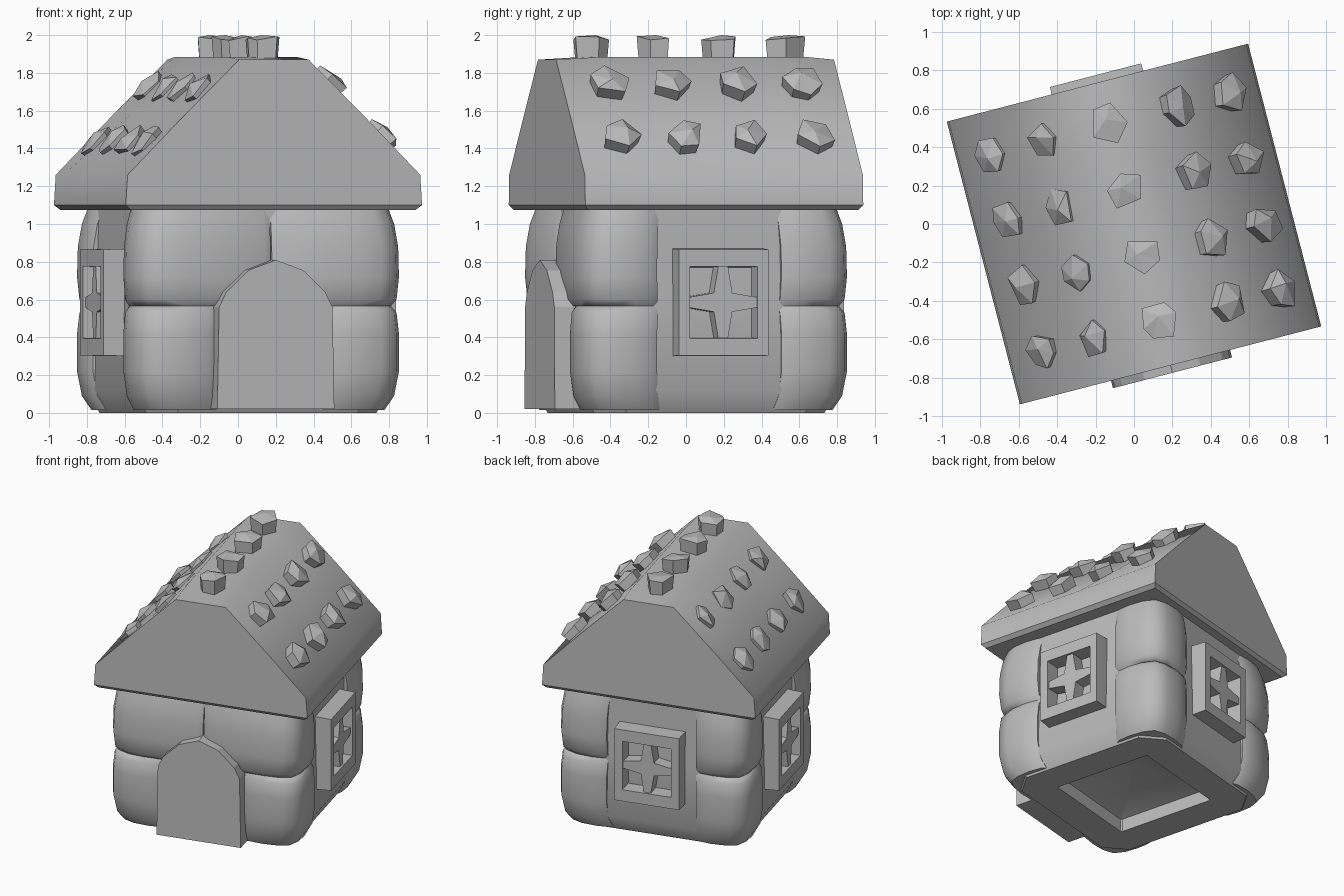
import bpy, bmesh, math, random
from mathutils import Vector

if "Cube" in bpy.data.objects:
    bpy.data.objects.remove(bpy.data.objects["Cube"])

random.seed(4)
TURN = math.radians(14.5)      # the whole house is turned on its base
grey = bpy.data.materials.new("stone grey")
grey.diffuse_color = (0.5, 0.5, 0.5, 1)
grey.use_nodes = True
grey.node_tree.nodes["Principled BSDF"].inputs["Base Color"].default_value = grey.diffuse_color


def finish(name, bm, angle=0):
    bmesh.ops.recalc_face_normals(bm, faces=bm.faces[:])
    me = bpy.data.meshes.new(name)
    bm.to_mesh(me)
    bm.free()
    me.materials.append(grey)
    if angle:
        me.shade_smooth()
        me.set_sharp_from_angle(angle=math.radians(angle))
    ob = bpy.data.objects.new(name, me)
    ob.rotation_euler.z = TURN
    bpy.context.collection.objects.link(ob)
    return ob


def loft(bm, rings, caps=(True, True), closed=False):
    """Join rings of points with quads, optionally capping the ends."""
    vs = [[bm.verts.new(p) for p in r] for r in rings]
    n = len(vs[0])
    pairs = list(zip(vs, vs[1:]))
    if closed:
        pairs.append((vs[-1], vs[0]))
    for a, b in pairs:
        for i in range(n):
            j = (i + 1) % n
            bm.faces.new((a[i], a[j], b[j], b[i]))
    if not closed:
        if caps[0]:
            bm.faces.new(vs[0])
        if caps[1]:
            bm.faces.new(vs[-1])
    return vs


def octagon(h, c, z):
    """Square of half size h with corners cut by c."""
    d = h - c
    return [(-d, -h, z), (d, -h, z), (h, -d, z), (h, d, z),
            (d, h, z), (-d, h, z), (-h, d, z), (-h, -d, z)]


# Inner wall core, hollowed underneath with a peaked ceiling
bm = bmesh.new()
vs = loft(bm, [octagon(0.675, 0.17, 1.09), octagon(0.685, 0.17, 0.6), octagon(0.695, 0.17, 0.12),
               octagon(0.63, 0.14, 0.0), octagon(0.39, 0.01, 0.0), octagon(0.39, 0.01, 0.10)],
          caps=(True, False))
peak = bm.verts.new((0, 0, 0.25))
for i in range(8):
    bm.faces.new((vs[-1][i], vs[-1][(i + 1) % 8], peak))
finish("wall_core", bm, 35)

# Pillowy corner stones in two courses
A = 0.735
LOWER = [(0.015, 0.09), (0.09, 0.03), (0.22, 0.0), (0.42, 0.0), (0.53, 0.015), (0.565, 0.05)]
UPPER = [(0.565, 0.05), (0.60, 0.015), (0.72, 0.0), (0.88, 0.005), (1.0, 0.03), (1.09, 0.07)]


def corner_stone(name, sx, sy, fx, fy, levels):
    foot = [(fx, 0.5), (fx, 0.705), (fx + 0.04, A - 0.01), (0.48, A), (0.60, A - 0.01),
            (0.688, 0.688), (A - 0.01, 0.60), (A, 0.48), (A - 0.01, fy + 0.04),
            (0.705, fy), (0.5, fy), (0.5, 0.5)]
    b = bmesh.new()
    loft(b, [[(sx * x * (1 - k), sy * y * (1 - k), z) for x, y in foot] for z, k in levels])
    finish(name, b, 50)


for sx in (-1, 1):
    for sy in (-1, 1):
        tag = ("front" if sy < 0 else "back") + ("_left" if sx < 0 else "_right")
        corner_stone("lower_stone_" + tag, sx, sy, 0.31 if sy < 0 else 0.34, 0.34, LOWER)
        # the upper front stones meet above the door
        corner_stone("upper_stone_" + tag, sx, sy, 0.003 if sy < 0 else 0.34, 0.34, UPPER)

# Arched door
arch = [(-0.32, 0.02), (-0.31, 0.56), (-0.27, 0.64), (-0.15, 0.755), (0.0, 0.81),
        (0.15, 0.755), (0.27, 0.64), (0.31, 0.56), (0.32, 0.02)]
bm = bmesh.new()
loft(bm, [[(x, y, z) for x, z in arch] for y in (-0.80, -0.6)])
finish("door", bm)

# Windows on the right, back and left: frame plus tapered cross bars
ZC = 0.585


def window(name, ang):
    c, s = math.cos(ang), math.sin(ang)

    def put(u, d, z):        # u sideways, d outward
        return (d * c - u * s, d * s + u * c, ZC + z)

    def rect(w, h, d):
        return [put(-w, d, -h), put(w, d, -h), put(w, d, h), put(-w, d, h)]
    b = bmesh.new()
    loft(b, [rect(0.25, 0.285, 0.66), rect(0.245, 0.28, 0.80),
             rect(0.185, 0.19, 0.80), rect(0.18, 0.185, 0.66)], closed=True)
    finish(name + "_frame", b)
    star = []
    for k in range(4):
        q = k * math.pi / 2
        for x, y in ((0.2, -0.025), (0.2, 0.025), (0.05, 0.05)):
            star.append((x * math.cos(q) - y * math.sin(q), x * math.sin(q) + y * math.cos(q)))
    b = bmesh.new()
    loft(b, [[put(u, d, z) for u, z in star] for d in (0.66, 0.785)])
    finish(name + "_bars", b)


window("right_window", 0)
window("back_window", math.pi / 2)
window("left_window", math.pi)

# Roof: gabled profile swept front to back, slightly uneven between the ends
half = [(0.81, 1.10), (0.80, 1.26), (0.5, 1.565), (0.19, 1.87)]
prof = half + [(-x, z) for x, z in reversed(half)]
ys = [-0.76, -0.5, -0.2, 0.1, 0.4, 0.6, 0.76]
rings = []
for i, y in enumerate(ys):
    ring = []
    for x, z in prof:
        d = 0
        if 0 < i < len(ys) - 1:
            if z > 1.8:
                d = 0.015
            elif z > 1.5:
                d = random.uniform(-0.03, 0.01)
        ring.append((x, y, z + d))
    rings.append(ring)
bm = bmesh.new()
loft(bm, rings)
finish("roof", bm, 55)

# Shallow underside of the roof, tapering to the walls
bm = bmesh.new()
loft(bm, [[(sx * w, sy * d, z) for sx, sy in ((-1, -1), (1, -1), (1, 1), (-1, 1))]
          for w, d, z in ((0.81, 0.76, 1.10), (0.78, 0.74, 1.075))])
finish("roof_underside", bm)


# Faceted stones set in rows along the ridge and both slopes
def roof_stone(name, centre, u, w, rise, tip):
    v = Vector((0, 1, 0))
    n = random.choice((5, 5, 6))
    turn = random.uniform(0, 6)
    b = bmesh.new()

    def at(a, r, h):
        return centre + u * (r * math.cos(a)) + v * (r * math.sin(a)) + w * h
    base, top = [], []
    for k in range(n):
        a = turn + math.tau * k / n + random.uniform(-0.2, 0.2)
        r = random.uniform(0.09, 0.115)
        base.append(at(a, r * 0.85, -0.05))
        top.append(at(a, r, rise + random.uniform(-0.012, 0.012)))
    ring = loft(b, [base, top], caps=(True, False))[-1]
    apex = b.verts.new(at(random.uniform(0, 6), 0.025, tip))
    for k in range(n):
        b.faces.new((ring[k], ring[(k + 1) % n], apex))
    finish(name, b)


for i, y in enumerate((-0.52, -0.17, 0.18, 0.54)):
    roof_stone(f"ridge_stone_{i}", Vector((0, y, 1.87)), Vector((1, 0, 0)), Vector((0, 0, 1)), 0.112, 0.13)
    for s, side in ((1, "right"), (-1, "left")):
        u = Vector((s, 0, -1)).normalized()
        w = Vector((s, 0, 1)).normalized()
        low = 0 if s > 0 else 0.045       # left stones sit deeper
        for x, row in ((0.345, "upper"), (0.625, "lower")):
            roof_stone(f"{row}_{side}_roof_stone_{i}", Vector((s * x, y, 2.06 - x)),
                       u, w, 0.065 - low, 0.10 - low)
